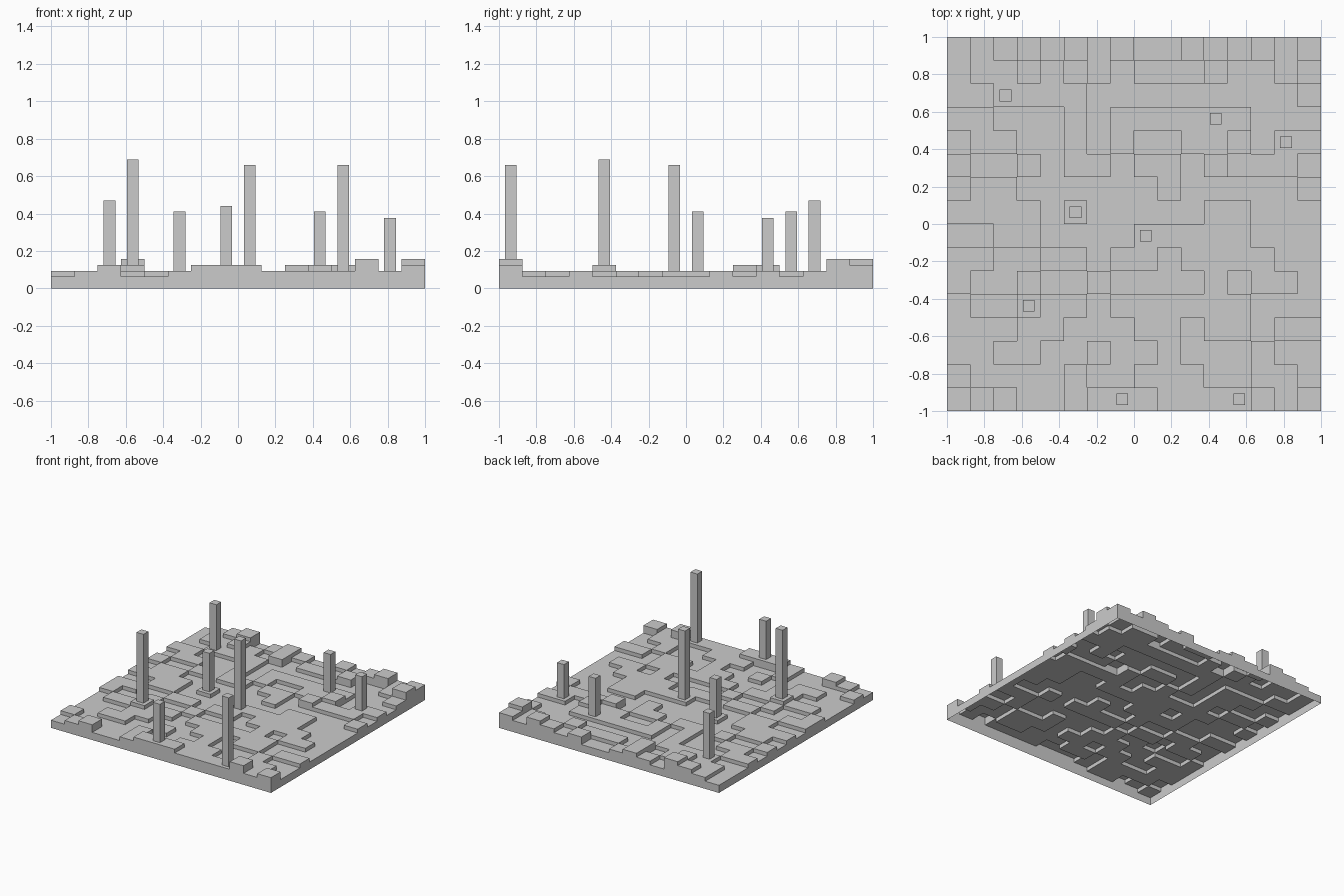
import bpy, bmesh

if "Cube" in bpy.data.objects:
    bpy.data.objects.remove(bpy.data.objects["Cube"])

N, CELL, STEP = 16, 0.125, 0.03125

# Height of each tile in steps; first row is the back, left is -x
ROWS = [
    "2345234322434534",
    "2334324233342235",
    "2233332222222223",
    "3322232333333222",
    "2332232322334233",
    "3223233233243332",
    "2332222223222223",
    "3333232222233222",
    "2233222233333222",
    "3322332332333322",
    "3223223222232332",
    "2334332333333222",
    "2223322233233233",
    "2233223223222322",
    "3222232233322332",
    "2342234443333534",
]
H = [[int(ch) * STEP for ch in row] for row in reversed(ROWS)]


def make_object(name, bm):
    bmesh.ops.remove_doubles(bm, verts=bm.verts, dist=1e-5)
    mesh = bpy.data.meshes.new(name)
    bm.to_mesh(mesh)
    bm.free()
    ob = bpy.data.objects.new(name, mesh)
    bpy.context.collection.objects.link(ob)
    return ob


def quad(bm, *pts):
    bm.faces.new([bm.verts.new(p) for p in pts])


def height(i, j):
    return H[j][i] if 0 <= i < N and 0 <= j < N else 0.0


# Stepped ground shell, open underneath
bm = bmesh.new()
for j in range(N):
    for i in range(N):
        h = H[j][i]
        x0, y0 = -1 + i * CELL, -1 + j * CELL
        x1, y1 = x0 + CELL, y0 + CELL
        quad(bm, (x0, y0, h), (x1, y0, h), (x1, y1, h), (x0, y1, h))
        # Walls down to any lower neighbour
        sides = [((i, j - 1), (x0, y0), (x1, y0)), ((i + 1, j), (x1, y0), (x1, y1)),
                 ((i, j + 1), (x1, y1), (x0, y1)), ((i - 1, j), (x0, y1), (x0, y0))]
        for (ni, nj), a, b in sides:
            low = height(ni, nj)
            if low < h:
                quad(bm, (*a, low), (*b, low), (*b, h), (*a, h))
make_object("stepped_ground", bm)

# Square pillars standing at tile centres: x, y, top
PILLARS = [(-0.6875, 0.6875, 0.47), (0.4375, 0.5625, 0.41), (0.8125, 0.4375, 0.375),
           (-0.3125, 0.0625, 0.41), (0.0625, -0.0625, 0.66), (-0.5625, -0.4375, 0.69),
           (-0.0625, -0.9375, 0.44), (0.5625, -0.9375, 0.66)]
R = 0.03125
for k, (x, y, top) in enumerate(PILLARS):
    base = height(int((x + 1) / CELL), int((y + 1) / CELL))
    bm = bmesh.new()
    ring = [(x - R, y - R), (x + R, y - R), (x + R, y + R), (x - R, y + R)]
    quad(bm, *[(*p, top) for p in ring])
    for a, b in zip(ring, ring[1:] + ring[:1]):
        quad(bm, (*a, base), (*b, base), (*b, top), (*a, top))
    make_object(f"pillar_{k + 1}", bm)
